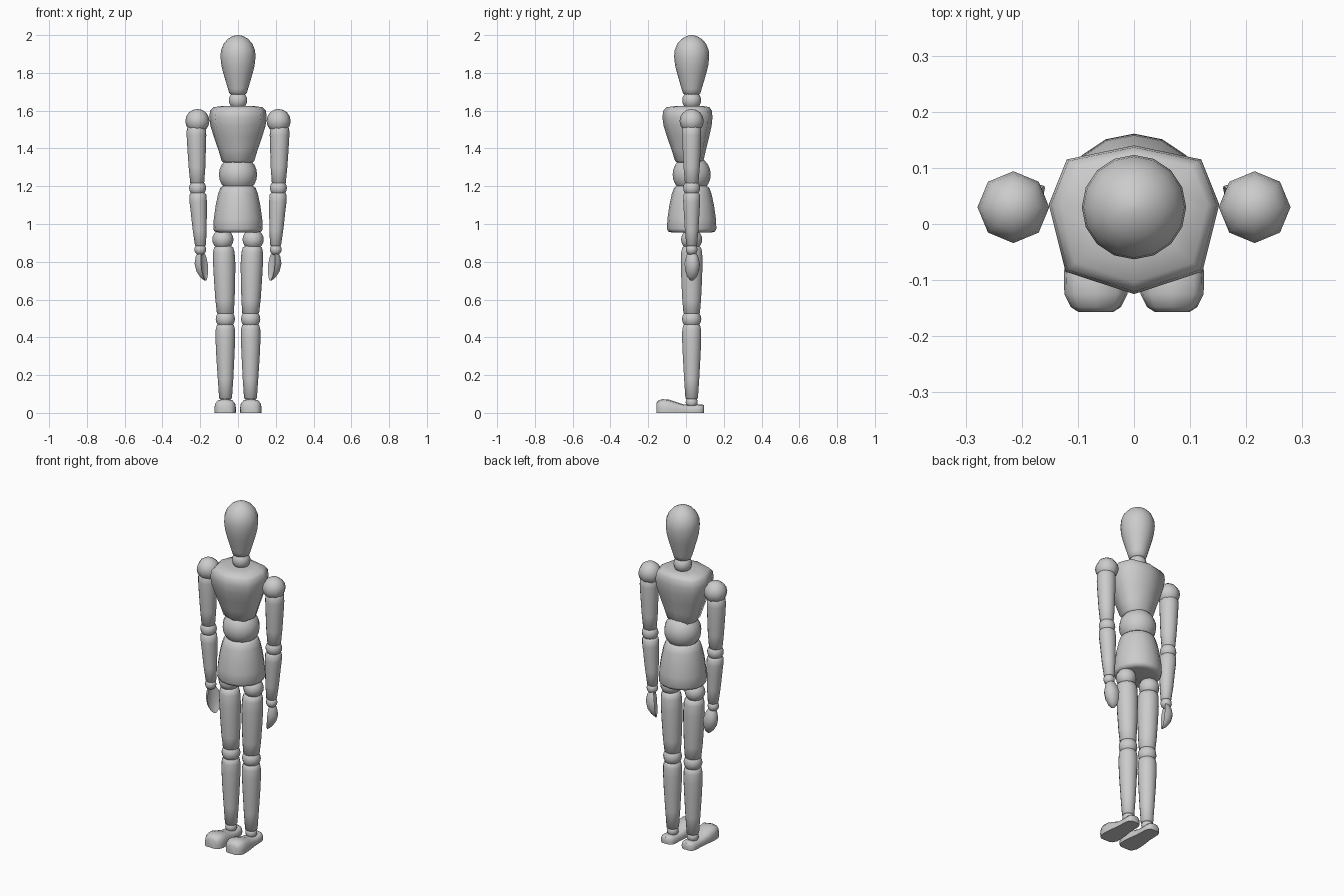
import bpy, bmesh
from math import sin, cos, pi, radians

CY = 0.03  # body axis in y


def loft(name, rings, angle=60):
    """Skin a list of equal-length closed rings and cap both ends."""
    bm = bmesh.new()
    vs = [[bm.verts.new(p) for p in r] for r in rings]
    n = len(vs[0])
    for a, b in zip(vs, vs[1:]):
        for i in range(n):
            j = (i + 1) % n
            bm.faces.new((a[i], a[j], b[j], b[i]))
    bm.faces.new(vs[0])
    bm.faces.new(vs[-1])
    bmesh.ops.recalc_face_normals(bm, faces=bm.faces)
    me = bpy.data.meshes.new(name)
    bm.to_mesh(me)
    bm.free()
    ob = bpy.data.objects.new(name, me)
    bpy.context.collection.objects.link(ob)
    smooth(ob, angle)


def smooth(ob, angle=60):
    bpy.ops.object.select_all(action='DESELECT')
    ob.select_set(True)
    bpy.context.view_layer.objects.active = ob
    bpy.ops.object.shade_smooth_by_angle(angle=radians(angle))


def turned(name, profile, n=14):
    """Turned wooden part: profile of (z, centre x, radius)."""
    loft(name, [[(x + r * cos(2 * pi * i / n), CY + r * sin(2 * pi * i / n), z)
                 for i in range(n)] for z, x, r in profile])


def ball(name, x, z, r, n=12, rings=10):
    bpy.ops.mesh.primitive_uv_sphere_add(segments=n, ring_count=rings, radius=r,
                                         location=(x, CY, z))
    bpy.context.object.name = name
    smooth(bpy.context.object)


# Head and neck
turned("head", [(z, 0, r) for z, r in (
    (1.685, .035), (1.692, .046), (1.715, .053), (1.755, .065), (1.80, .078),
    (1.84, .088), (1.885, .093), (1.92, .090), (1.955, .076), (1.98, .053),
    (1.995, .027), (2.0, .006))], 16)
ball("neck", 0, 1.655, .05, 14)

# Chest with eight-sided outline
half = [(.152, .005), (.12, .085), (0, .11), (-.12, .085), (-.152, .005),
        (-.122, -.115), (0, -.155), (.122, -.115)]
loft("chest", [[(x * s, CY + y * s, z) for x, y in half] for z, s in (
    (1.325, .50), (1.335, .57), (1.39, .68), (1.46, .84), (1.52, .96),
    (1.565, 1.0), (1.60, .97), (1.618, .86), (1.626, .5))])

# Waist ball and pelvis
ball("waist", 0, 1.262, .101, 16, 12)
turned("pelvis", [(.955, 0, .105), (.96, 0, .124), (.975, 0, .131), (1.03, 0, .128),
                  (1.10, 0, .118), (1.16, 0, .105), (1.19, 0, .094), (1.205, 0, .075)], 16)

for s, side in ((-1, "right"), (1, "left")):
    # Arm
    ball(side + "_shoulder", s * .215, 1.545, .064, 8, 8)
    turned(side + "_upper_arm", [(z, s * x, r) for z, x, r in (
        (1.212, .216, .03), (1.218, .216, .037), (1.30, .217, .044), (1.40, .219, .049),
        (1.47, .220, .052), (1.505, .220, .051), (1.52, .220, .04))])
    ball(side + "_elbow", s * .214, 1.19, .045)
    turned(side + "_forearm", [(z, s * x, r) for z, x, r in (
        (.882, .199, .022), (.888, .199, .029), (.97, .203, .037), (1.07, .208, .043),
        (1.12, .211, .046), (1.155, .212, .045), (1.168, .213, .034))])
    ball(side + "_wrist", s * .2, .865, .031)

    # Cupped hand, palm turned inward and slightly forward
    nx, ny = .9, .43
    rings = []
    for z, cx, hw, d in ((.855, .190, .018, .020), (.83, .183, .032, .042),
                         (.79, .178, .042, .054), (.75, .175, .038, .047),
                         (.72, .172, .026, .030), (.70, .170, .008, .008)):
        uv = [(d * sin(pi * i / 8), hw * cos(pi * i / 8)) for i in range(9)]
        uv += [(d * .18, -hw * .5), (d * .25, 0), (d * .18, hw * .5)]
        rings.append([(s * (cx + u * nx - v * ny), CY + u * ny + v * nx, z) for u, v in uv])
    loft(side + "_hand", rings, 50)

    # Leg
    ball(side + "_hip", s * .08, .918, .056)
    turned(side + "_thigh", [(z, s * x, r) for z, x, r in (
        (.522, .067, .036), (.53, .067, .045), (.60, .069, .051), (.70, .071, .056),
        (.79, .073, .059), (.85, .075, .057), (.875, .076, .051), (.885, .076, .036))])
    ball(side + "_knee", s * .067, .497, .051)
    turned(side + "_shin", [(z, s * x, r) for z, x, r in (
        (.072, .066, .026), (.078, .066, .034), (.18, .066, .041), (.30, .067, .048),
        (.39, .067, .052), (.44, .067, .051), (.463, .067, .046), (.472, .067, .034))])
    ball(side + "_ankle", s * .066, .056, .032)

    # Foot: flat sole, raised toe
    loft(side + "_foot", [[(s * .068 + w * a, y, h * b) for a, b in (
        (-1, 0), (1, 0), (1.02, .35), (.95, .68), (.7, .92), (0, 1),
        (-.7, .92), (-.95, .68), (-1.02, .35))] for y, w, h in (
        (-.157, .030, .052), (-.148, .044, .064), (-.125, .055, .073), (-.09, .056, .070),
        (-.05, .052, .057), (-.01, .046, .044), (.03, .044, .041), (.065, .043, .044),
        (.085, .036, .045), (.095, .022, .040))], 50)
